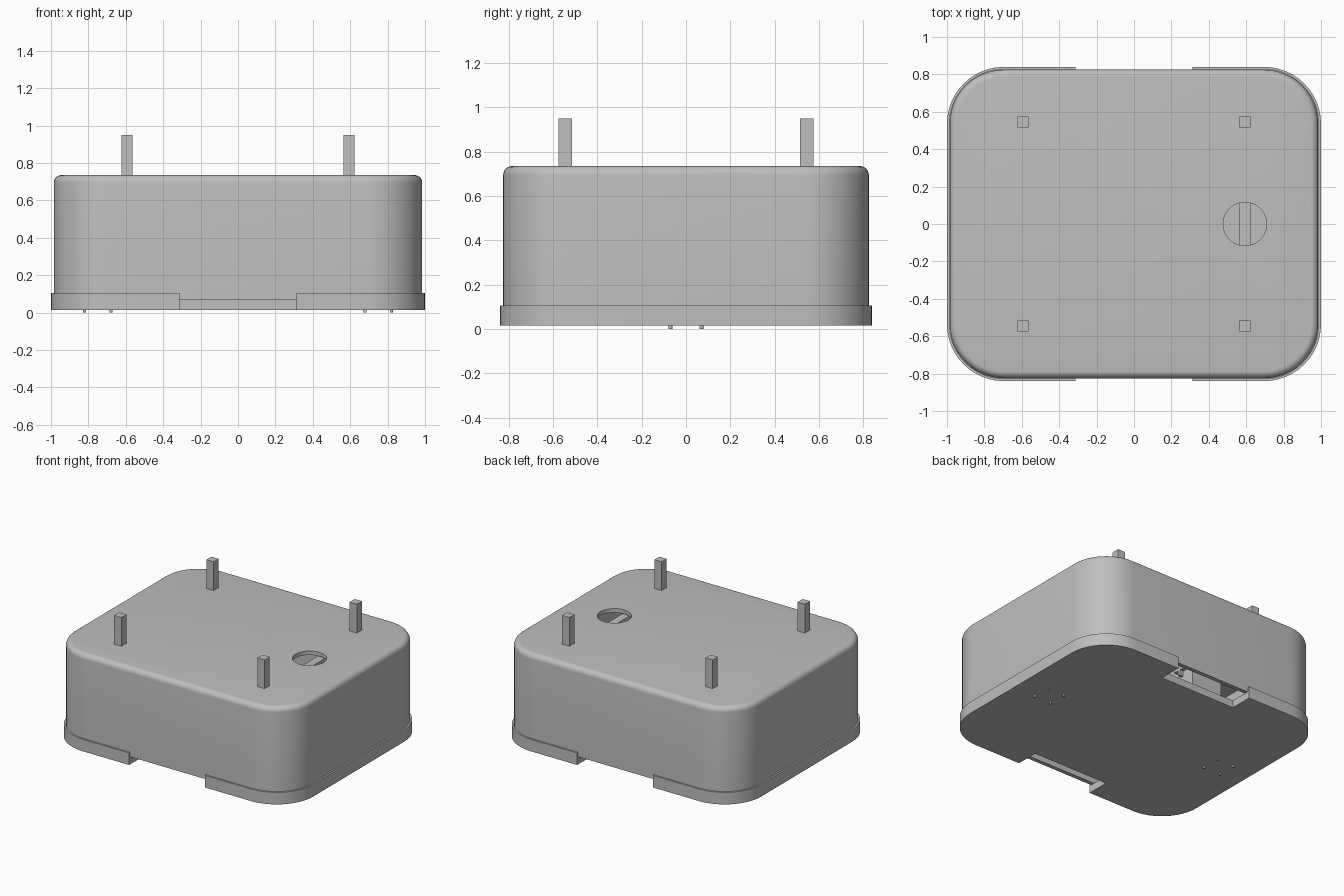
import bpy, bmesh, math
from mathutils import Matrix

cube = bpy.data.objects.get("Cube")
if cube:
    bpy.data.objects.remove(cube, do_unlink=True)

grey = bpy.data.materials.new("light grey")
grey.use_nodes = True
color = (0.52, 0.52, 0.52, 1)
grey.diffuse_color = color
grey.node_tree.nodes["Principled BSDF"].inputs["Base Color"].default_value = color


def make(name, bm):
    bmesh.ops.recalc_face_normals(bm, faces=bm.faces)
    mesh = bpy.data.meshes.new(name)
    bm.to_mesh(mesh)
    bm.free()
    obj = bpy.data.objects.new(name, mesh)
    bpy.context.collection.objects.link(obj)
    mesh.materials.append(grey)
    return obj


def box(name, x0, x1, y0, y1, z0, z1):
    bm = bmesh.new()
    bmesh.ops.create_cube(bm, size=1)
    for v in bm.verts:
        v.co.x = x0 if v.co.x < 0 else x1
        v.co.y = y0 if v.co.y < 0 else y1
        v.co.z = z0 if v.co.z < 0 else z1
    return make(name, bm)


def cylinder(name, x, y, z, radius, depth, sides=32):
    bm = bmesh.new()
    bmesh.ops.create_cone(bm, cap_ends=True, segments=sides, radius1=radius,
                          radius2=radius, depth=depth,
                          matrix=Matrix.Translation((x, y, z)))
    return make(name, bm)


def rounded_prism(name, hx, hy, r, z0, z1, fillet=0):
    """Rounded rectangle extruded upward, with an optional filleted top."""
    # Each layer is (inset, height)
    layers = [(0, z0)]
    if fillet:
        for i in range(7):
            a = math.pi / 2 * i / 6
            layers.append((fillet * (1 - math.cos(a)), z1 - fillet * (1 - math.sin(a))))
    else:
        layers.append((0, z1))
    bm = bmesh.new()
    rings = []
    for inset, z in layers:
        ring = []
        for quarter, (sx, sy) in enumerate([(1, 1), (-1, 1), (-1, -1), (1, -1)]):
            for i in range(13):
                a = math.pi / 2 * (quarter + i / 12)
                ring.append(bm.verts.new((sx * (hx - r) + (r - inset) * math.cos(a),
                                          sy * (hy - r) + (r - inset) * math.sin(a), z)))
        rings.append(ring)
    count = len(rings[0])
    for low, high in zip(rings, rings[1:]):
        for i in range(count):
            j = (i + 1) % count
            bm.faces.new((low[i], low[j], high[j], high[i]))
    bm.faces.new(rings[0][::-1])
    bm.faces.new(rings[-1])
    return make(name, bm)


def cut(target, cutter):
    cutter.hide_render = True
    mod = target.modifiers.new("cut", "BOOLEAN")
    mod.operation = "DIFFERENCE"
    mod.solver = "EXACT"
    mod.object = cutter
    bpy.context.view_layer.objects.active = target
    bpy.ops.object.modifier_apply(modifier=mod.name)
    bpy.data.objects.remove(cutter, do_unlink=True)


def smooth(obj):
    bpy.ops.object.select_all(action="DESELECT")
    obj.select_set(True)
    bpy.context.view_layer.objects.active = obj
    bpy.ops.object.shade_smooth_by_angle(angle=math.radians(35))


# Hollow cover, open underneath, with a round opening in its roof
cover = rounded_prism("cover", 0.985, 0.825, 0.29, 0.07, 0.735, 0.04)
cut(cover, rounded_prism("cavity", 0.955, 0.795, 0.26, 0.0, 0.705))
cut(cover, cylinder("roof_hole", 0.593, 0, 0.72, 0.116, 0.2, 48))
smooth(cover)

# Base tray with a raised lip, notched at front and back
tray = rounded_prism("base_tray", 1.0, 0.84, 0.305, 0.015, 0.105)
cut(tray, rounded_prism("tray_pocket", 0.987, 0.827, 0.292, 0.07, 0.3))
for side in (-1, 1):
    y0, y1 = sorted((side * 0.67, side * 1.0))
    cut(tray, box("notch", -0.313, 0.313, y0, y1, -0.1, 0.3))
smooth(tray)

for side, label in ((1, "left"), (-1, "right")):
    x = side * 0.593
    # Posts standing through the roof, joined by a beam below it
    for end, place in ((-1, "front"), (1, "back")):
        y = end * 0.545
        box(f"{place}_{label}_post", x - 0.03, x + 0.03, y - 0.03, y + 0.03, 0.64, 0.95)
    box(f"{label}_beam", x - 0.03, x + 0.03, -0.515, 0.515, 0.64, 0.69)
    # Tiny pins under the tray
    for dx in (-0.07, 0.07):
        for dy in (-0.07, 0.07):
            cylinder(f"{label}_pin", side * 0.75 + dx, dy, 0.01, 0.008, 0.02, 12)

# Inner housing with a small cross on its side
box("inner_housing", -0.35, -0.1, 0.1, 0.5, 0.07, 0.6)
box("cross_upright", -0.1, -0.07, 0.38, 0.4, 0.3, 0.4)
box("cross_arm", -0.1, -0.07, 0.34, 0.44, 0.34, 0.36)
